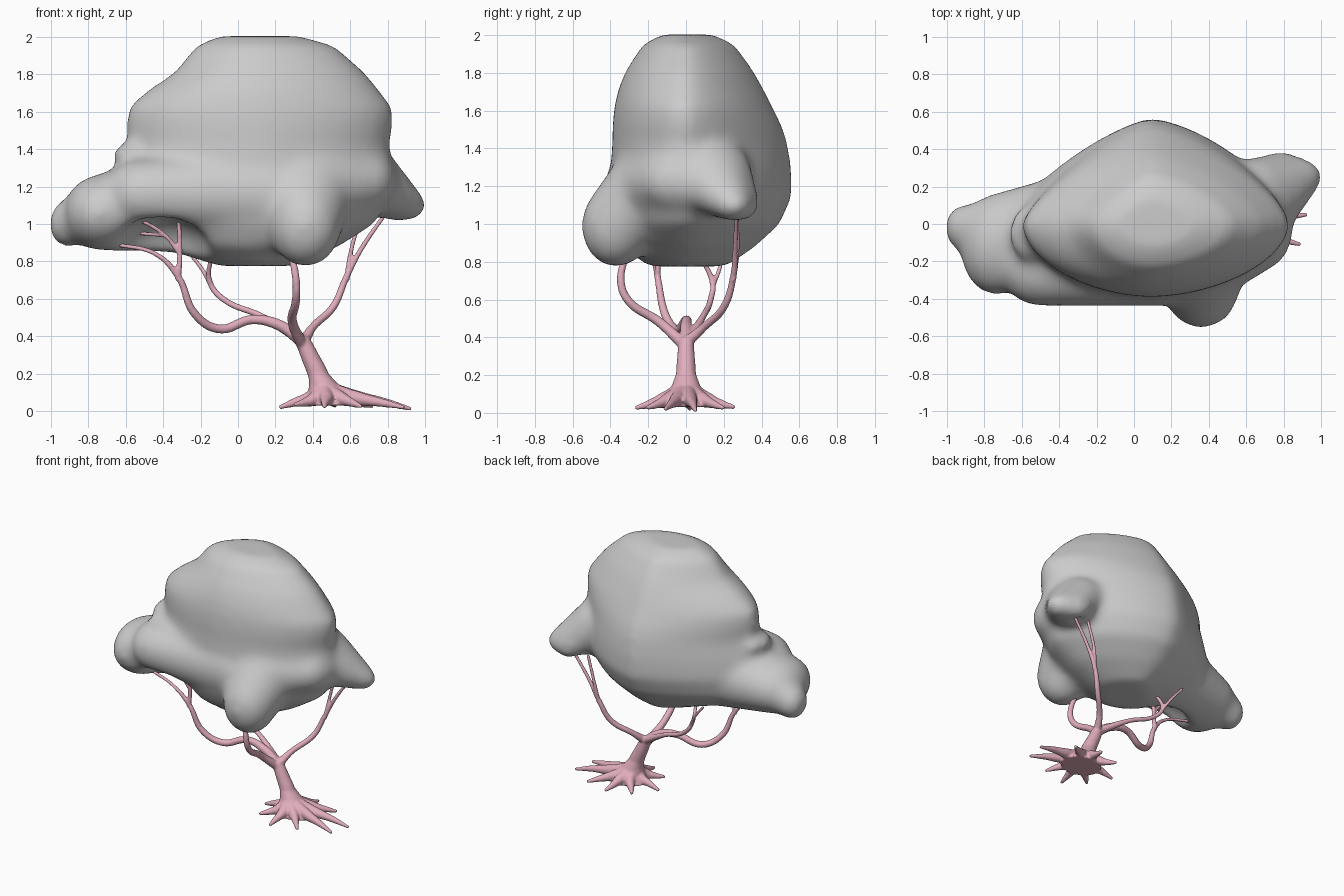
import bpy, bmesh, math
from mathutils import Matrix


def mesh_object(name, bm):
    me = bpy.data.meshes.new(name)
    bmesh.ops.recalc_face_normals(bm, faces=bm.faces)
    bm.to_mesh(me)
    bm.free()
    ob = bpy.data.objects.new(name, me)
    bpy.context.collection.objects.link(ob)
    return ob


def lobe(bm, *balls):
    """Convex skin around one or more ellipsoids (centre, radii)."""
    verts = []
    for c, r in balls:
        m = Matrix.Translation(c) @ Matrix.Diagonal((*r, 1))
        verts += bmesh.ops.create_uvsphere(bm, u_segments=28, v_segments=18,
                                           radius=1, matrix=m)["verts"]
    if len(balls) > 1:
        out = bmesh.ops.convex_hull(bm, input=verts)
        junk = {g for k in ("geom_interior", "geom_unused") for g in out[k]
                if isinstance(g, bmesh.types.BMVert)}
        bmesh.ops.delete(bm, geom=list(junk), context='VERTS')


def loft(bm, loops):
    n = len(loops[0])
    loops = [[bm.verts.new(p) for p in lp] for lp in loops]
    for a, b in zip(loops, loops[1:]):
        for i in range(n):
            bm.faces.new((a[i], a[(i + 1) % n], b[(i + 1) % n], b[i]))
    bm.faces.new(loops[0])
    bm.faces.new(loops[-1])


def blend(ob, voxel, times):
    r = ob.modifiers.new("blend", 'REMESH')
    r.mode, r.voxel_size, r.use_smooth_shade = 'VOXEL', voxel, True
    if times:
        s = ob.modifiers.new("soften", 'SMOOTH')
        s.factor, s.iterations = 0.5, times


# Canopy body: stacked rings (z, xmin, xmax, ymin, ymax), round front, pointed back
rings = [(0.775, -0.10, 0.30, -0.20, 0.22), (0.88, -0.45, 0.54, -0.34, 0.37),
         (1.0, -0.66, 0.73, -0.40, 0.50), (1.15, -0.68, 0.82, -0.41, 0.565),
         (1.3, -0.64, 0.83, -0.40, 0.56), (1.43, -0.59, 0.81, -0.39, 0.54),
         (1.52, -0.60, 0.83, -0.39, 0.51), (1.62, -0.59, 0.83, -0.38, 0.46),
         (1.71, -0.49, 0.76, -0.36, 0.415), (1.81, -0.34, 0.68, -0.32, 0.36),
         (1.95, -0.23, 0.52, -0.23, 0.26), (2.003, -0.11, 0.34, -0.13, 0.15)]
XC, loops = 0.09, []
for z, x0, x1, y0, y1 in rings:
    ring = []
    for i in range(48):
        a = 2 * math.pi * i / 48
        c, s = math.cos(a), math.sin(a)
        p = 1.1 if s < 0 else 1.33 if c > 0 else 1.5
        ring.append((XC + math.copysign(abs(c) ** p, c) * abs((x1 if c > 0 else x0) - XC),
                     abs(s) ** p * (y1 if s > 0 else y0), z))
    loops.append(ring)
bm = bmesh.new()
loft(bm, loops)

# Canopy lobes: left, left tip, knob, left front skirt, front, right front skirt, right
lobe(bm, ((-0.25, 0.0, 1.12), (0.30, 0.29, 0.28)), ((-0.74, -0.11, 1.06), (0.19, 0.27, 0.20)))
lobe(bm, ((-0.72, -0.06, 1.08), (0.18, 0.2, 0.17)), ((-0.92, -0.02, 1.00), (0.09, 0.12, 0.125)))
lobe(bm, ((-0.57, -0.05, 1.37), (0.10, 0.15, 0.06)))
lobe(bm, ((-0.50, -0.22, 1.16), (0.22, 0.22, 0.19)), ((0.15, -0.17, 1.16), (0.27, 0.27, 0.26)))
lobe(bm, ((0.33, -0.08, 1.26), (0.33, 0.31, 0.20)), ((0.36, -0.37, 0.99), (0.19, 0.185, 0.22)))
lobe(bm, ((0.40, -0.16, 1.20), (0.23, 0.24, 0.22)), ((0.70, -0.02, 1.23), (0.15, 0.22, 0.17)))
lobe(bm, ((0.64, 0.09, 1.27), (0.20, 0.26, 0.20)), ((0.89, 0.25, 1.10), (0.12, 0.10, 0.085)),
     ((0.79, 0.29, 1.11), (0.09, 0.10, 0.10)))
canopy = mesh_object("canopy", bm)
blend(canopy, 0.025, 0)

# Hollows under the left front and the right lobe
bm = bmesh.new()
lobe(bm, ((-0.41, -0.28, 0.82), (0.27, 0.25, 0.23)))
lobe(bm, ((0.74, 0.27, 0.95), (0.08, 0.05, 0.13)))
cutter = mesh_object("hollow_cutter", bm)
cutter.hide_render = True
cutter.hide_set(True)
cut = canopy.modifiers.new("hollows", 'BOOLEAN')
cut.operation, cut.object = 'DIFFERENCE', cutter
blend(canopy, 0.022, 22)

# Trunk, branches and roots: tapered tubes of (x, y, z, radius)
curve = bpy.data.curves.new("trunk", 'CURVE')
curve.dimensions = '3D'
curve.bevel_depth = 1
curve.bevel_resolution = 4
curve.resolution_u = 8
curve.use_fill_caps = True


def tube(*pts):
    sp = curve.splines.new('BEZIER')
    sp.bezier_points.add(len(pts) - 1)
    for bp, (x, y, z, r) in zip(sp.bezier_points, pts):
        bp.co, bp.radius = (x, y, z), r
        bp.handle_left_type = bp.handle_right_type = 'AUTO'


tube((0.45, 0, 0.12, 0.06), (0.43, 0, 0.19, 0.055), (0.385, 0, 0.29, 0.048),
     (0.34, 0, 0.39, 0.040))
# left main branch and twigs
tube((0.35, 0, 0.37, 0.036), (0.22, 0, 0.46, 0.03), (0.08, 0, 0.49, 0.026),
     (-0.1, -0.05, 0.44, 0.025), (-0.23, -0.11, 0.52, 0.023), (-0.32, -0.15, 0.72, 0.018),
     (-0.44, -0.17, 0.84, 0.013), (-0.64, -0.14, 0.89, 0.012))
tube((-0.32, -0.15, 0.7, 0.017), (-0.31, -0.15, 0.86, 0.015), (-0.32, -0.17, 1.06, 0.012))
tube((-0.31, -0.15, 0.84, 0.014), (-0.39, -0.16, 0.94, 0.012), (-0.58, -0.19, 1.05, 0.011))
tube((-0.40, -0.16, 0.94, 0.012), (-0.52, -0.10, 0.95, 0.011), (-0.62, -0.04, 0.96, 0.011))
# back left branch and twigs
tube((0.34, 0.01, 0.38, 0.03), (0.12, 0.09, 0.51, 0.018), (-0.08, 0.13, 0.6, 0.017),
     (-0.15, 0.14, 0.69, 0.016), (-0.14, 0.07, 0.84, 0.012))
tube((-0.14, 0.14, 0.67, 0.015), (-0.2, 0.18, 0.77, 0.012), (-0.29, 0.2, 0.88, 0.011))
# front branch
tube((0.34, -0.01, 0.36, 0.032), (0.29, -0.14, 0.48, 0.026), (0.31, -0.31, 0.6, 0.023),
     (0.31, -0.345, 0.7, 0.021), (0.28, -0.31, 0.86, 0.018))
# right branch and twig
tube((0.35, 0, 0.37, 0.032), (0.4, 0.09, 0.45, 0.022), (0.51, 0.2, 0.56, 0.021),
     (0.58, 0.25, 0.72, 0.018), (0.66, 0.26, 0.87, 0.014), (0.79, 0.27, 1.06, 0.012))
tube((0.58, 0.25, 0.7, 0.016), (0.6, 0.27, 0.84, 0.013), (0.66, 0.27, 1.06, 0.012))
# root tips
for x, y, z in [(0.925, 0.05, 0.012), (0.89, -0.11, 0.02), (0.66, -0.21, 0.025),
                (0.46, -0.27, 0.025), (0.30, -0.17, 0.035), (0.22, 0.02, 0.02),
                (0.33, 0.20, 0.035), (0.52, 0.26, 0.03), (0.72, 0.20, 0.025)]:
    dx = x - 0.48
    tube((0.46 + dx * 0.12, y * 0.18, 0.11, 0.04), (0.48 + dx * 0.38, y * 0.45, 0.07, 0.038),
         (0.48 + dx * 0.68, y * 0.7, 0.048, 0.024), (x, y, z, 0.011))

trunk = bpy.data.objects.new("trunk_branches_roots", curve)
bpy.context.collection.objects.link(trunk)
bpy.ops.object.select_all(action='DESELECT')
trunk.select_set(True)
bpy.context.view_layer.objects.active = trunk
bpy.ops.object.convert(target='MESH')
trunk = bpy.context.view_layer.objects.active

# Solid flare between the roots: rings of (centre x, z, radius x, radius y)
bm = bmesh.new()
loft(bm, [[(x + rx * math.cos(k * math.pi / 16), ry * math.sin(k * math.pi / 16), z)
           for k in range(32)]
          for x, z, rx, ry in [(0.50, 0.03, 0.16, 0.13), (0.50, 0.06, 0.145, 0.12),
                               (0.48, 0.10, 0.105, 0.095), (0.455, 0.15, 0.075, 0.073),
                               (0.43, 0.20, 0.055, 0.055)]])
flare = mesh_object("root_flare", bm)
flare.select_set(True)
bpy.ops.object.join()
blend(trunk, 0.007, 8)

bark = bpy.data.materials.new("bark")
bark.diffuse_color = (0.75, 0.42, 0.5, 1)
trunk.data.materials.clear()
trunk.data.materials.append(bark)
